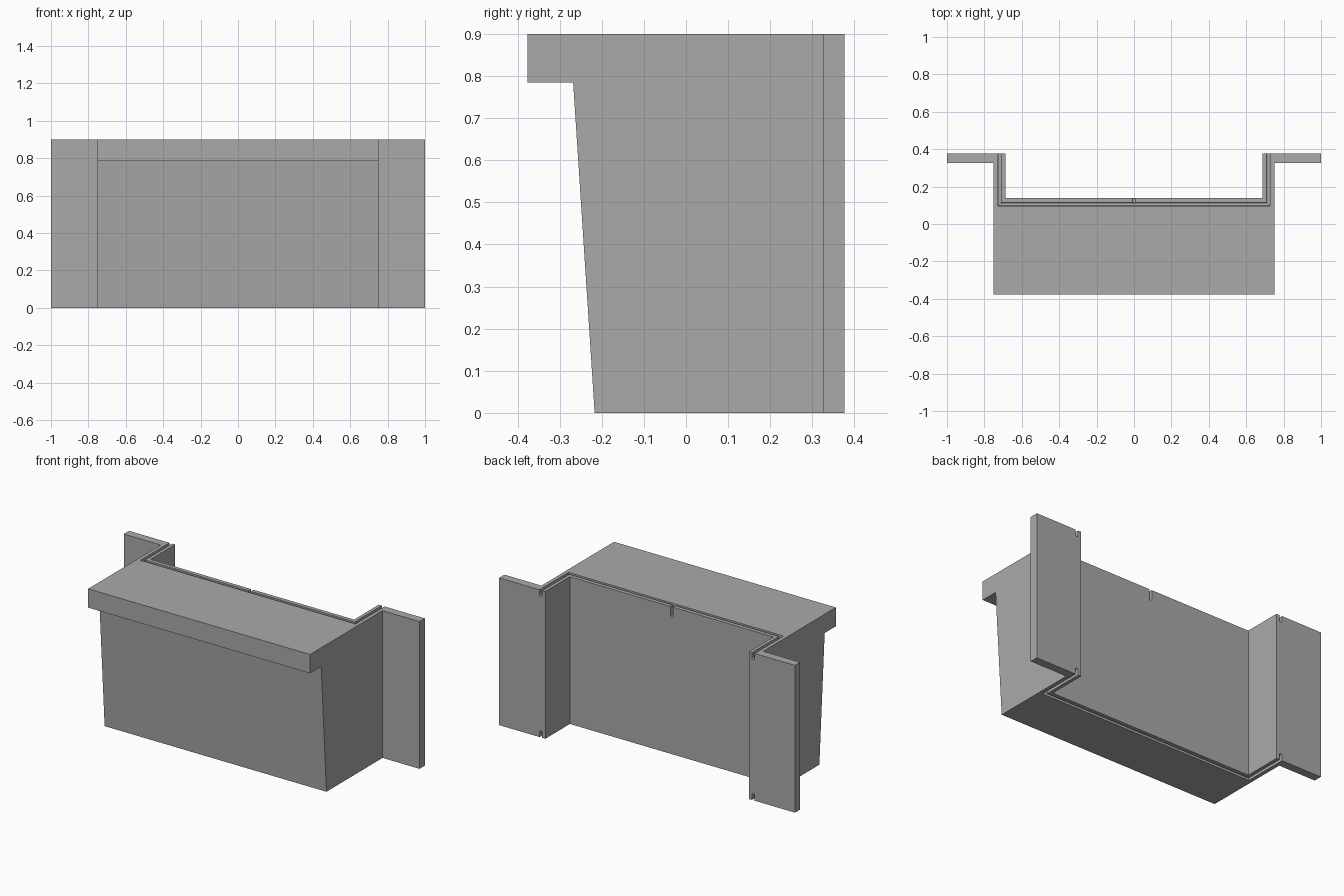
import bpy, bmesh, math

cube = bpy.data.objects.get("Cube")
if cube:
    bpy.data.objects.remove(cube, do_unlink=True)

HEIGHT = 0.9
SLOT = 0.009  # half width of the grooves

grey = bpy.data.materials.new("plain grey")
grey.use_nodes = True
colour = (0.4, 0.4, 0.4, 1)
grey.diffuse_color = colour
grey.node_tree.nodes["Principled BSDF"].inputs["Base Color"].default_value = colour


def loft(name, rings):
    """Solid skinned through matching rings of points, capped at both ends."""
    bm = bmesh.new()
    loops = [[bm.verts.new(p) for p in ring] for ring in rings]
    count = len(loops[0])
    for a, b in zip(loops, loops[1:]):
        for i in range(count):
            j = (i + 1) % count
            bm.faces.new((a[i], a[j], b[j], b[i]))
    bm.faces.new(loops[0])
    bm.faces.new(loops[-1])
    bmesh.ops.recalc_face_normals(bm, faces=bm.faces)
    mesh = bpy.data.meshes.new(name)
    bm.to_mesh(mesh)
    bm.free()
    obj = bpy.data.objects.new(name, mesh)
    bpy.context.collection.objects.link(obj)
    return obj


def slot(name, path, surface, depth, direction):
    """Round-bottomed groove cutter; each path point is (x, y, mitre x, mitre y)."""
    section = [(-SLOT, -0.1), (SLOT, -0.1)]
    for i in range(9):
        a = math.pi * i / 8
        section.append((SLOT * math.cos(a), depth - SLOT + SLOT * math.sin(a)))
    rings = [[(x + s * mx, y + s * my, surface + direction * d) for s, d in section]
             for x, y, mx, my in path]
    return loft(name, rings)


# Block with a recessed back and two side flanges, drawn in plan
half = [(0.75, -0.376), (0.75, 0.325), (1, 0.325), (1, 0.376), (0.688, 0.376), (0.688, 0.139)]
plan = half + [(-x, y) for x, y in reversed(half)]
body = loft("body", [[(x, y, z) for x, y in plan] for z in (0, HEIGHT)])
body.data.materials.append(grey)

# Sloping front below the overhanging lip
slope = (-0.268 + 0.202) / 0.785
under = [(-0.6, 0.785), (-0.268, 0.785), (-0.202 - slope * -0.1, -0.1), (-0.6, -0.1)]
cutters = [loft("front_undercut", [[(x, y, z) for y, z in under] for x in (-1.2, 1.2)])]

# Grooves following the recess, on the top and the bottom
gx, gy = 0.718, 0.106
path = [(-gx, 0.5, -1, 0), (-gx, gy, -1, -1), (gx, gy, 1, -1), (gx, 0.5, 1, 0)]
cutters.append(slot("top_groove", path, HEIGHT, 0.04, -1))
cutters.append(slot("bottom_groove", path, 0, 0.04, 1))

# Deeper notch through the middle of the back wall
cutters.append(slot("centre_notch", [(0, 0.112, 1, 0), (0, 0.3, 1, 0)], HEIGHT, 0.065, -1))

bpy.context.view_layer.objects.active = body
for cutter in cutters:
    cut = body.modifiers.new(cutter.name, "BOOLEAN")
    cut.operation = "DIFFERENCE"
    cut.solver = "EXACT"
    cut.object = cutter
    bpy.ops.object.modifier_apply(modifier=cut.name)
    bpy.data.objects.remove(cutter, do_unlink=True)
